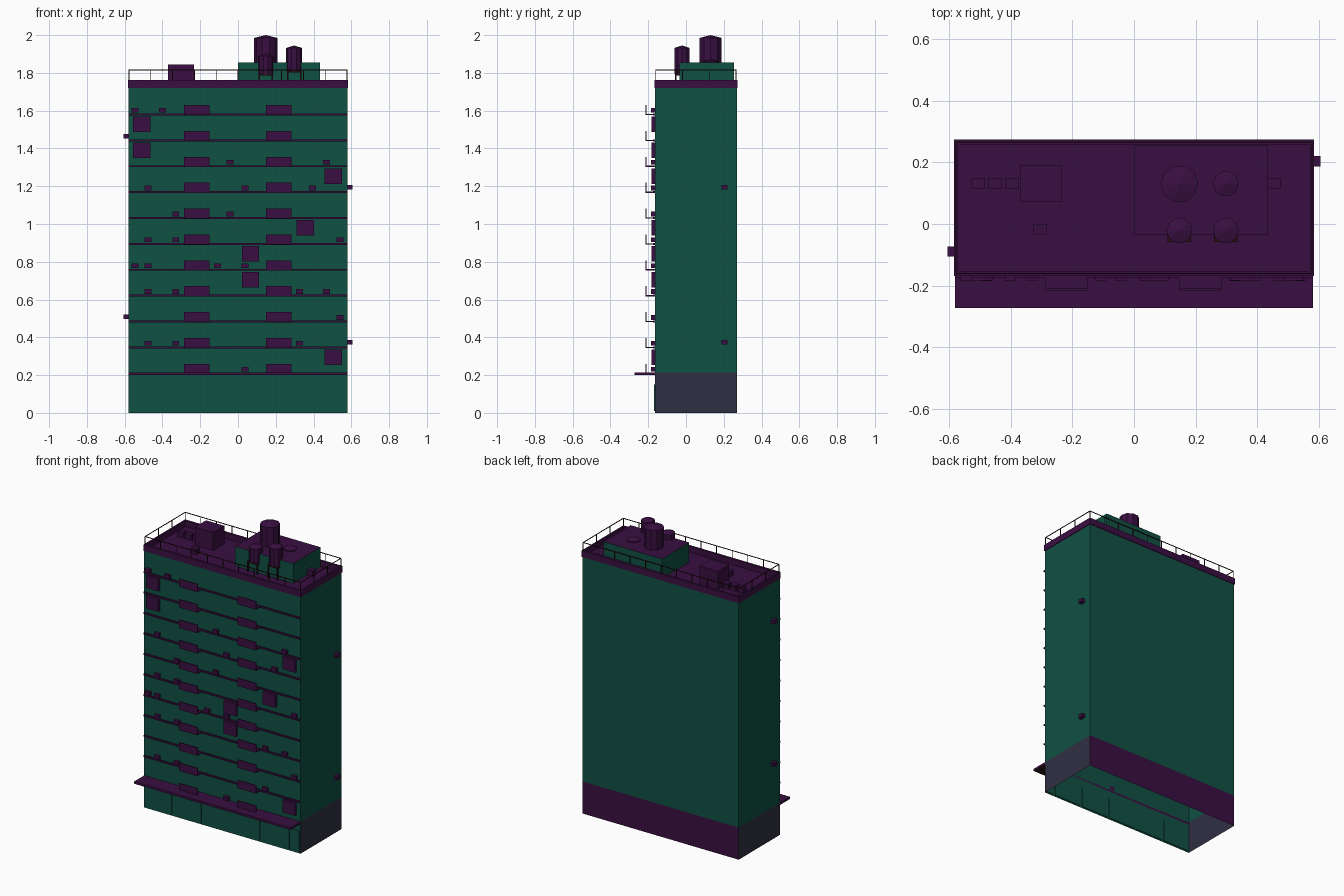
import bpy, bmesh, math

if "Cube" in bpy.data.objects:
    bpy.data.objects.remove(bpy.data.objects["Cube"])


def material(name, rgb):
    m = bpy.data.materials.new(name)
    m.diffuse_color = (*rgb, 1)
    m.use_nodes = True
    m.node_tree.nodes["Principled BSDF"].inputs["Base Color"].default_value = m.diffuse_color
    return m


GREEN = material("deep green", (0.0052, 0.0820, 0.0560))
PURPLE = material("dark purple", (0.0420, 0.0048, 0.0540))
GREY = material("slate grey", (0.0290, 0.0290, 0.0560))
BROWN = material("dark brown", (0.0240, 0.0050, 0.0060))


def finish(name, bm, *mats):
    me = bpy.data.meshes.new(name)
    bm.normal_update()
    bm.to_mesh(me)
    bm.free()
    for m in mats:
        me.materials.append(m)
    ob = bpy.data.objects.new(name, me)
    bpy.context.collection.objects.link(ob)
    return ob


def add_box(bm, x0, x1, y0, y1, z0, z1):
    v = bmesh.ops.create_cube(bm, size=1)["verts"]
    for p in v:
        p.co = ((x0 + x1) / 2 + p.co.x * (x1 - x0),
                (y0 + y1) / 2 + p.co.y * (y1 - y0),
                (z0 + z1) / 2 + p.co.z * (z1 - z0))


def boxes(name, mat, items):
    bm = bmesh.new()
    for b in items:
        add_box(bm, *b)
    return finish(name, bm, mat)


W, Y0, Y1 = 0.58, -0.165, 0.27       # half width, front and back walls
ROOF, TOP = 1.72, 1.763
FLOORS = [0.21 + 0.137 * i for i in range(11)]

# hollow wall shells, open below: upper storeys and ground floor
bm = bmesh.new()
add_box(bm, -W, W, Y0, Y1, 0.215, ROOF)
bm.normal_update()
bmesh.ops.delete(bm, geom=[f for f in bm.faces if abs(f.normal.z) > 0.5], context="FACES")
finish("upper_walls", bm, GREEN)

bm = bmesh.new()
add_box(bm, -W, W, Y0, Y1, 0, 0.215)
bm.normal_update()
bmesh.ops.delete(bm, geom=[f for f in bm.faces if abs(f.normal.z) > 0.5], context="FACES")
for f in bm.faces:
    f.material_index = 2 if abs(f.normal.x) > 0.5 else (1 if f.normal.y > 0 else 0)
finish("ground_walls", bm, GREEN, PURPLE, GREY)

# shop panels along the street front
boxes("shop_panels", GREEN, [
    (-0.575 + 0.218 * i, min(-0.375 + 0.218 * i, 0.57), Y0 - 0.004, Y0 + 0.004, 0.01, 0.15)
    for i in range(6)])

# entrance canopy with darker underside
bm = bmesh.new()
add_box(bm, -W, W, -0.272, Y0, 0.2, 0.215)
bm.normal_update()
for f in bm.faces:
    f.material_index = 1 if f.normal.z < -0.5 else 0
finish("canopy", bm, PURPLE, BROWN)

# floor bands on the front
boxes("floor_bands", PURPLE, [(-W, W, Y0 - 0.01, Y0, z - 0.005, z + 0.005) for z in FLOORS])

# balconies: thin floor and front panel, open at the ends
bal = []
for z in FLOORS:
    for x in (-0.219, 0.216):
        bal.append((x - 0.068, x + 0.068, -0.213, Y0, z - 0.004, z + 0.003))
        bal.append((x - 0.068, x + 0.068, -0.215, -0.209, z - 0.004, z + 0.05))
boxes("balconies", PURPLE, bal)

# small wall units, by floor
units = {10: (-.545, -.40), 8: (-.042, .468), 7: (-.476, .037, .394), 6: (-.33, -.042),
         5: (-.476, -.33, .54), 4: (-.545, -.476, -.108, .037), 3: (-.476, -.33, .325, .468),
         2: (.54,), 1: (-.476, -.33, .325), 0: (.037,)}
boxes("air_units", PURPLE, [
    (x - 0.018, x + 0.018, -0.185, Y0, FLOORS[i] + 0.009, FLOORS[i] + 0.034)
    for i, xs in units.items() for x in xs])
boxes("side_air_units", PURPLE,
      [(-0.605, -W, -0.106, -0.073, z - 0.012, z + 0.012) for z in (0.51, 1.465)] +
      [(W, 0.605, 0.187, 0.220, z - 0.012, z + 0.012) for z in (0.375, 1.195)])

# large square bay boxes
bays = {9: -.51, 8: -.51, 7: .505, 5: .357, 4: .066, 3: .066, 0: .505}
boxes("bay_boxes", PURPLE, [
    (x - 0.046, x + 0.046, -0.183, Y0, FLOORS[i] + 0.043, FLOORS[i] + 0.126)
    for i, x in bays.items()])

# roof deck and parapet
boxes("roof_deck", PURPLE, [(-W, W, Y0, Y1, ROOF - 0.004, ROOF + 0.004)])
E, T = 0.583, 0.012
boxes("parapet", PURPLE, [
    (-E, E, Y0 - 0.003, Y0 + T, ROOF, TOP), (-E, E, Y1 - T, Y1 + 0.003, ROOF, TOP),
    (-E, -E + T, Y0 + T, Y1 - T, ROOF, TOP), (E - T, E, Y0 + T, Y1 - T, ROOF, TOP)])

# thin safety railing
R, RX, RY0, RY1, RZ = 0.002, 0.577, -0.160, 0.265, 1.815
rail = [(-RX, RX, y - R, y + R, RZ - R, RZ + R) for y in (RY0, RY1)]
rail += [(x - R, x + R, RY0, RY1, RZ - R, RZ + R) for x in (-RX, RX)]
posts = [(-RX + 2 * RX * i / 10, y) for i in range(11) for y in (RY0, RY1)]
posts += [(x, RY0 + (RY1 - RY0) * i / 3) for i in (1, 2) for x in (-RX, RX)]
rail += [(x - R, x + R, y - R, y + R, TOP - 0.005, RZ) for x, y in posts]
boxes("roof_railing", BROWN, rail)

# rooftop house: green walls, purple top
bm = bmesh.new()
add_box(bm, 0, 0.434, -0.034, 0.255, ROOF, 1.855)
bm.normal_update()
for f in bm.faces:
    f.material_index = 1 if f.normal.z > 0.5 else 0
finish("rooftop_house", bm, GREEN, PURPLE)

# stair hut and small roof units
boxes("stair_hut", PURPLE, [(-0.37, -0.234, 0.072, 0.19, ROOF, 1.845)])
small = [(-0.505, 0.131), (-0.451, 0.131), (-0.396, 0.131), (-0.304, -0.018), (0.452, 0.131)]
boxes("roof_units", PURPLE, [
    (x - 0.022, x + 0.022, y - 0.018, y + 0.018, ROOF, 1.76) for x, y in small])


# water tanks with shallow conical lids
def tank(name, x, y, r, z0, z1, lid, n=10):
    bm = bmesh.new()
    ring = [[bm.verts.new((x + r * math.cos(2 * math.pi * i / n),
                           y + r * math.sin(2 * math.pi * i / n), z))
             for i in range(n)] for z in (z0, z1)]
    tip = bm.verts.new((x, y, z1 + lid))
    for i in range(n):
        j = (i + 1) % n
        bm.faces.new((ring[0][i], ring[0][j], ring[1][j], ring[1][i]))
        bm.faces.new((ring[1][i], ring[1][j], tip))
    bm.faces.new(ring[0][::-1])
    finish(name, bm, PURPLE)


tank("large_tank", 0.147, 0.13, 0.061, 1.85, 1.985, 0.015)
tank("low_tank", 0.297, 0.13, 0.042, 1.80, 1.862, 0.012)
tank("front_tank_left", 0.147, -0.021, 0.042, 1.795, 1.89, 0.013)
tank("front_tank_right", 0.297, -0.021, 0.042, 1.81, 1.932, 0.013)

# stands under the front tanks
stand = []
for x, z in ((0.147, 1.795), (0.297, 1.81)):
    stand.append((x - 0.038, x + 0.038, -0.059, 0.017, z - 0.008, z))
    for sx in (-0.034, 0.034):
        for y in (-0.055, 0.013):
            stand.append((x + sx - 0.004, x + sx + 0.004, y - 0.004, y + 0.004, ROOF, z))
boxes("tank_stands", BROWN, stand)
